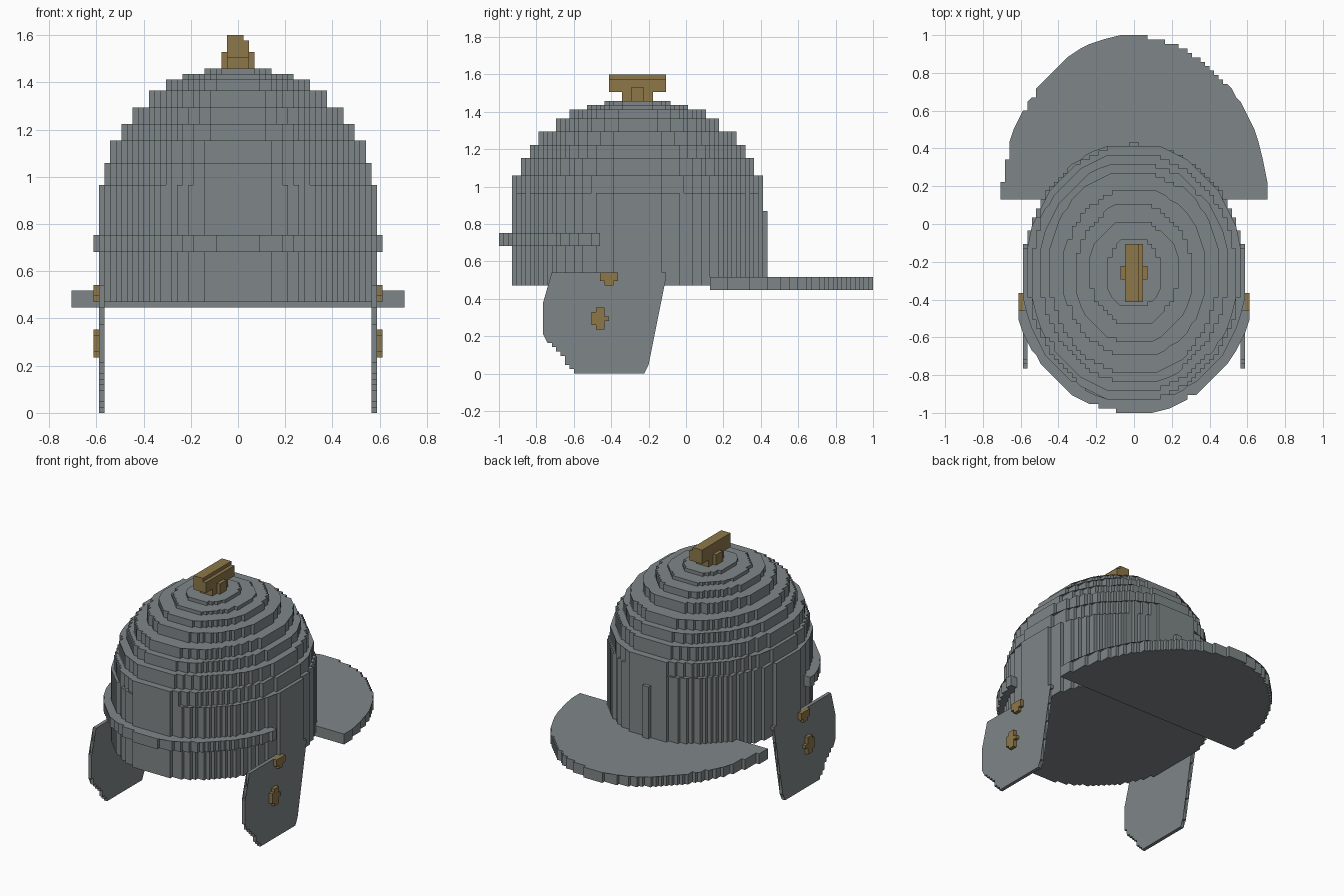
import bpy, bmesh, math

if "Cube" in bpy.data.objects:
    bpy.data.objects.remove(bpy.data.objects["Cube"])

U = 2 / 85          # size of one block
CY = 31.5           # dome centre, in blocks from y = -1


def material(name, rgb):
    m = bpy.data.materials.new(name)
    m.diffuse_color = (*rgb, 1)
    m.use_nodes = True
    m.node_tree.nodes["Principled BSDF"].inputs["Base Color"].default_value = m.diffuse_color
    return m


STEEL = material("steel grey", (0.212, 0.240, 0.246))
BRASS = material("brass", (0.270, 0.185, 0.066))


def outline(rows):
    """Stepped outline of stacked rows (v0, v1, u0, u1)."""
    merged = []
    for r in rows:
        if merged and merged[-1][2:] == list(r[2:]):
            merged[-1][1] = r[1]
        else:
            merged.append(list(r))
    right = [p for v0, v1, _, u1 in merged for p in ((u1, v0), (u1, v1))]
    left = [p for v0, v1, u0, _ in merged for p in ((u0, v0), (u0, v1))]
    pts = right + left[::-1]
    return [p for i, p in enumerate(pts) if p != pts[i - 1]]


def ellipse(rx, ry, cy, k0, k1):
    """Rows of blocks whose centres fall inside an ellipse."""
    rows = []
    for k in range(k0, k1):
        t = 1 - ((k + 0.5 - cy) / ry) ** 2
        w = math.floor(rx * math.sqrt(max(t, 0)) + 0.5)
        if w > 0:
            rows.append((k, k + 1, -w, w))
    return rows


def prisms(name, mat, parts):
    """parts: (axis, rows, low, high); rows are xy for axis z, yz for axis x."""
    bm = bmesh.new()
    for axis, rows, lo, hi in parts:
        def place(p, d):
            x, y, z = (p[0], p[1], d) if axis == 'z' else (d, p[0], p[1])
            return (x * U, y * U - 1, z * U)
        pts = outline(rows)
        a = [bm.verts.new(place(p, lo)) for p in pts]
        b = [bm.verts.new(place(p, hi)) for p in pts]
        bm.faces.new(a[::-1])
        bm.faces.new(b)
        for i in range(len(pts)):
            j = (i + 1) % len(pts)
            bm.faces.new((a[i], a[j], b[j], b[i]))
    bmesh.ops.triangulate(bm, faces=[f for f in bm.faces if len(f.verts) > 4])
    bmesh.ops.recalc_face_normals(bm, faces=bm.faces[:])
    me = bpy.data.meshes.new(name)
    bm.to_mesh(me)
    bm.free()
    me.materials.append(mat)
    ob = bpy.data.objects.new(name, me)
    bpy.context.collection.objects.link(ob)
    return ob


# Dome: stacked elliptical tiers (z0, z1, half width, half length)
tiers = [(20, 41, 25, 28.5), (41, 45, 24, 28.5), (45, 49, 23, 26.5),
         (49, 52, 21, 24.5), (52, 55, 19, 22.5), (55, 58, 16, 18.5),
         (58, 60, 13, 15.5), (60, 61, 10, 11.5), (61, 62, 6, 7.5)]
dome = [('z', ellipse(rx, ry + 0.3, CY, int(CY - ry), int(CY + ry)), z0, z1)
        for z0, z1, rx, ry in tiers]
dome.append(('z', [(59, 61, -1, 1)], 20, 37))      # small ridge at the back
prisms("dome", STEEL, dome)

# Brow band around the front half
prisms("brow_band", STEEL, [('z', ellipse(27, 31.3, CY, 0, 23), 29, 32)])

# Neck guard: half ellipse at the back
prisms("neck_guard", STEEL, [('z', ellipse(30, 39.7, 45, 48, 85), 19, 22)])

# Cheek guards: front and rear edge per row of blocks
front = [17, 16, 15, 15, 14, 13, 12, 11, 11] + [10] * 7 + [11] * 3 + [12] * 4
rear = [33] * 2 + [34] * 6 + [35] * 5 + [36] * 5 + [37] * 4 + [38]
cheek = [(z, z + 1, front[z], rear[z]) for z in range(23)]
# Round rivets on the cheek guards
upper = [(20, 21, 24, 26), (21, 23, 23, 27)]
lower = [(10, 11, 22, 24), (11, 12, 21, 24), (12, 14, 21, 25), (14, 15, 22, 24)]
lower[2:3] = [(12, 13, 21, 25), (13, 14, 21, 24)]
for side, s in (("right", 1), ("left", -1)):
    prisms(side + "_cheek_guard", STEEL, [('x', cheek, 24 * s, 25 * s)])
    prisms(side + "_rivets", BRASS, [('x', upper, 24.5 * s, 26 * s),
                                     ('x', lower, 24.5 * s, 26 * s)])

# Crest holder: foot, side lugs, long bar and its narrower top
prisms("crest_holder", BRASS, [
    ('z', [(28, 35, -2, 2)], 62, 64),
    ('z', [(30, 33, -3, 3)], 62, 65),
    ('z', [(25, 38, -2, 2)], 64, 67),
    ('z', [(25, 38, -2, 1)], 67, 68)])
